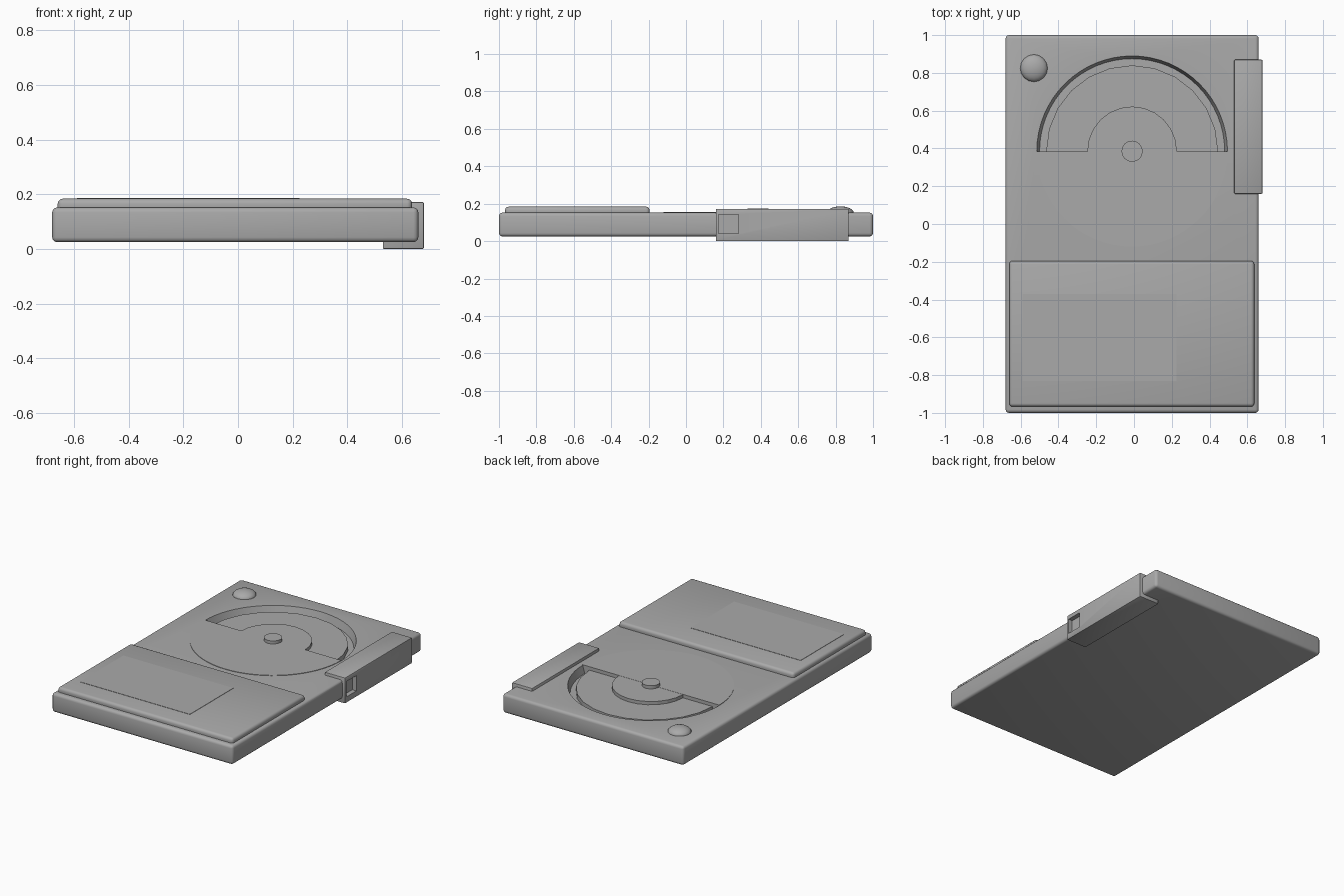
import bpy, bmesh
from math import pi, sin, cos, radians

if "Cube" in bpy.data.objects:
    bpy.data.objects.remove(bpy.data.objects["Cube"])

grey = bpy.data.materials.new("mid_grey")
grey.use_nodes = True
grey.diffuse_color = (0.4, 0.4, 0.4, 1)
grey.node_tree.nodes["Principled BSDF"].inputs["Base Color"].default_value = (0.4, 0.4, 0.4, 1)

DISC = (-0.01, 0.385)  # centre of the disc well


def finish(name, bm):
    bmesh.ops.recalc_face_normals(bm, faces=bm.faces)
    mesh = bpy.data.meshes.new(name)
    bm.to_mesh(mesh)
    bm.free()
    mesh.materials.append(grey)
    ob = bpy.data.objects.new(name, mesh)
    bpy.context.collection.objects.link(ob)
    return ob


def activate(ob):
    bpy.ops.object.select_all(action='DESELECT')
    ob.select_set(True)
    bpy.context.view_layer.objects.active = ob


def smooth(ob, angle=35):
    activate(ob)
    bpy.ops.object.shade_smooth_by_angle(angle=radians(angle))


def box(name, xs, ys, zs, bevel=0, segments=3):
    bm = bmesh.new()
    bmesh.ops.create_cube(bm, size=1)
    for v in bm.verts:
        for i, (lo, hi) in enumerate((xs, ys, zs)):
            v.co[i] = lo if v.co[i] < 0 else hi
    if bevel:
        bmesh.ops.bevel(bm, geom=bm.edges[:], offset=bevel, segments=segments,
                        profile=0.5, affect='EDGES')
    return finish(name, bm)


def half_disc(name, r_low, r_high, z_low, z_high, steps, start=0.0):
    """Half cylinder around the disc centre, spanning 180 degrees from start."""
    bm = bmesh.new()
    rings = []
    for r, z in ((r_low, z_low), (r_high, z_high)):
        angles = [start + pi * i / steps for i in range(steps + 1)]
        rings.append([bm.verts.new((DISC[0] + r * cos(a), DISC[1] + r * sin(a), z))
                      for a in angles])
    low, high = rings
    bm.faces.new(low)
    bm.faces.new(high)
    for i in range(steps + 1):
        j = (i + 1) % (steps + 1)
        bm.faces.new((low[i], low[j], high[j], high[i]))
    return finish(name, bm)


def cut(ob, cutter):
    activate(ob)
    mod = ob.modifiers.new("cut", 'BOOLEAN')
    mod.operation = 'DIFFERENCE'
    mod.object = cutter
    bpy.ops.object.modifier_apply(modifier=mod.name)


# Main slab and the clip on its left edge
body = box("body", (-0.68, 0.66), (-1, 1), (0.025, 0.152), 0.018)
clip = box("side_clip", (0.53, 0.68), (0.16, 0.87), (0, 0.172), 0.005, 2)

# Half-round well in the slab, square socket in the clip
well = half_disc("well_cutter", 0.49, 0.51, 0.10, 0.17, 32)
socket = box("socket_cutter", (0.65, 0.75), (0.175, 0.28), (0.04, 0.142))
cut(body, well)
cut(body, socket)
cut(clip, socket)
for helper in (well, socket):
    bpy.data.objects.remove(helper)
smooth(body)
smooth(clip)

# Front panel with its thin screen
smooth(box("front_panel", (-0.66, 0.637), (-0.967, -0.195), (0.13, 0.184), 0.018))
box("screen", (-0.59, 0.225), (-0.83, -0.37), (0.18, 0.186))

# Stepped disc in the well and the thin cover over its front half
half_disc("disc_outer", 0.455, 0.455, 0.09, 0.132, 12)
half_disc("disc_inner", 0.237, 0.237, 0.09, 0.154, 12)
half_disc("disc_cover", 0.505, 0.505, 0.148, 0.155, 32, pi)

# Hub
bm = bmesh.new()
bmesh.ops.create_cone(bm, cap_ends=True, segments=16, radius1=0.056, radius2=0.056, depth=0.04)
bmesh.ops.translate(bm, verts=bm.verts, vec=(*DISC, 0.155))
smooth(finish("disc_hub", bm))

# Domed button
bm = bmesh.new()
bmesh.ops.create_uvsphere(bm, u_segments=16, v_segments=12, radius=1)
bmesh.ops.scale(bm, verts=bm.verts, vec=(0.073, 0.073, 0.036))
bmesh.ops.translate(bm, verts=bm.verts, vec=(-0.53, 0.825, 0.15))
smooth(finish("dome_button", bm))
